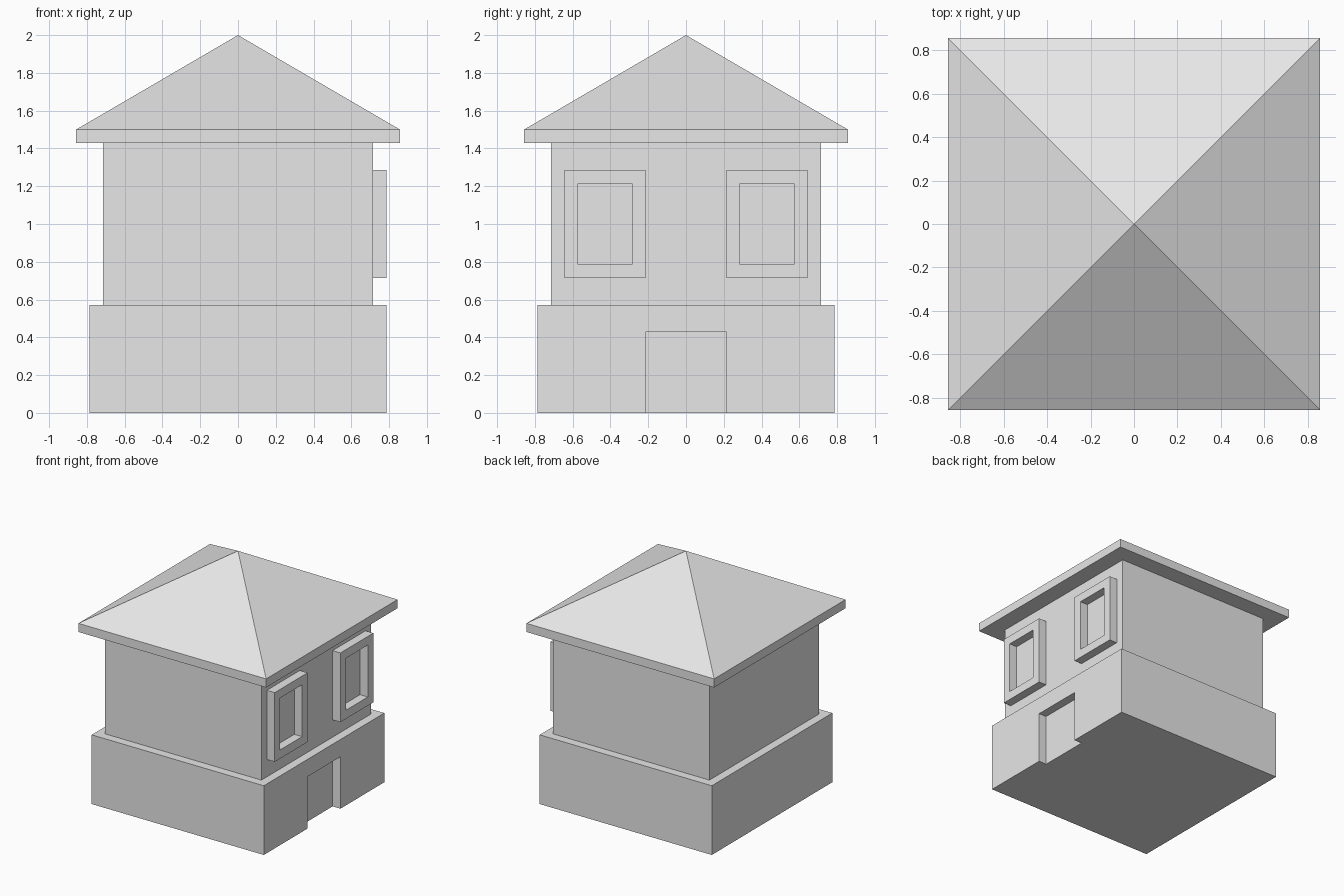
import bpy
import bmesh
from mathutils import Vector

cube = bpy.data.objects.get("Cube")
if cube:
    bpy.data.objects.remove(cube, do_unlink=True)

U = 1 / 14            # building module
WALL = 10 * U         # half width of upper walls
BASE = 11 * U         # half width of base
EAVE = 12 * U         # half width of roof

plaster = bpy.data.materials.new("plain_grey")
plaster.use_nodes = True
grey = (0.8, 0.8, 0.8, 1)
plaster.diffuse_color = grey
plaster.node_tree.nodes["Principled BSDF"].inputs["Base Color"].default_value = grey


def finish(name, bm):
    bmesh.ops.recalc_face_normals(bm, faces=bm.faces[:])
    mesh = bpy.data.meshes.new(name)
    bm.to_mesh(mesh)
    bm.free()
    mesh.materials.append(plaster)
    obj = bpy.data.objects.new(name, mesh)
    bpy.context.collection.objects.link(obj)
    return obj


def box_bm(low, high):
    bm = bmesh.new()
    bmesh.ops.create_cube(bm, size=1)
    low, high = Vector(low), Vector(high)
    for v in bm.verts:
        v.co = (low + high) / 2 + v.co * (high - low)
    return bm


def box(name, low, high):
    return finish(name, box_bm(low, high))


# Base with a doorway recess cut into its left side
base = box("base", (-BASE, -BASE, 0), (BASE, BASE, 8 * U))
cutter = box("doorway_cutter", (WALL, -3 * U, -U), (EAVE, 3 * U, 6 * U))
cutter.hide_render = True
cut = base.modifiers.new("doorway", 'BOOLEAN')
cut.operation = 'DIFFERENCE'
cut.solver = 'EXACT'
cut.object = cutter
bpy.context.view_layer.objects.active = base
bpy.ops.object.modifier_apply(modifier=cut.name)
bpy.data.objects.remove(cutter, do_unlink=True)

# Upper storey
box("upper_walls", (-WALL, -WALL, 8 * U), (WALL, WALL, 20 * U))

# Eave slab whose top face is poked up into a pyramid
bm = box_bm((-EAVE, -EAVE, 20 * U), (EAVE, EAVE, 21 * U))
top = max(bm.faces, key=lambda f: f.calc_center_median().z)
peak = bmesh.ops.poke(bm, faces=[top])["verts"][0]
peak.co.z = 2
finish("roof", bm)


# Window frames: box with the outer face inset and sunk to the wall
def window_frame(name, y):
    bm = box_bm((WALL, y - 3 * U, 10 * U), (BASE, y + 3 * U, 18 * U))
    face = max(bm.faces, key=lambda f: f.calc_center_median().x)
    back = min(bm.faces, key=lambda f: f.calc_center_median().x)
    bmesh.ops.inset_region(bm, faces=[face], thickness=U, use_even_offset=True)
    hole = bmesh.ops.extrude_face_region(bm, geom=[face])
    verts = [g for g in hole["geom"] if isinstance(g, bmesh.types.BMVert)]
    bmesh.ops.translate(bm, verts=verts, vec=(-U, 0, 0))
    # Leave the wall itself as the pane
    panes = [g for g in hole["geom"] if isinstance(g, bmesh.types.BMFace)]
    old = [f for f in (face, back) if f.is_valid]
    bmesh.ops.delete(bm, geom=list(set(panes + old)), context='FACES')
    return finish(name, bm)


window_frame("front_window_frame", -6 * U)
window_frame("back_window_frame", 6 * U)
